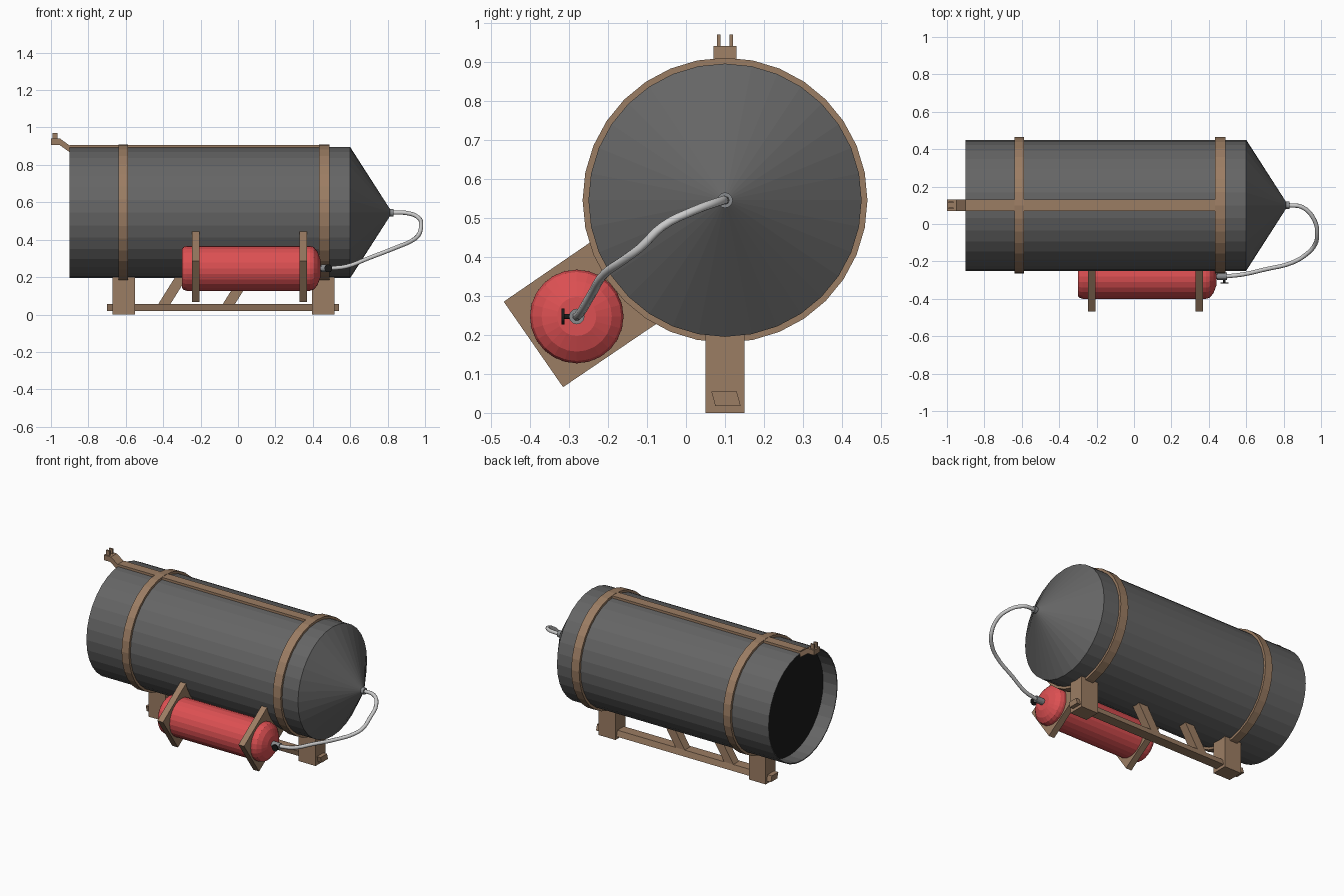
import bpy, bmesh, math
from mathutils import Vector

if "Cube" in bpy.data.objects:
    bpy.data.objects.remove(bpy.data.objects["Cube"])


def material(name, r, g, b):
    m = bpy.data.materials.new(name)
    m.diffuse_color = (r, g, b, 1)
    m.use_nodes = True
    m.node_tree.nodes["Principled BSDF"].inputs["Base Color"].default_value = m.diffuse_color
    return m


WOOD = material("wood", 0.33, 0.205, 0.125)
DARK = material("dark_steel", 0.13, 0.13, 0.13)
BLACK = material("black", 0.01, 0.01, 0.01)
RED = material("red_paint", 0.72, 0.08, 0.085)
STEEL = material("steel", 0.25, 0.26, 0.27)
HOSE = material("hose_grey", 0.6, 0.6, 0.6)


def finish(name, bm, mat):
    bmesh.ops.remove_doubles(bm, verts=bm.verts, dist=1e-5)
    bmesh.ops.recalc_face_normals(bm, faces=bm.faces)
    me = bpy.data.meshes.new(name)
    bm.to_mesh(me)
    bm.free()
    me.materials.append(mat)
    ob = bpy.data.objects.new(name, me)
    bpy.context.collection.objects.link(ob)
    return ob


def lathe(name, profile, y, z, n, mat, closed=False):
    """Spin (x, radius) points about an axis parallel to x."""
    bm = bmesh.new()
    rings = []
    for x, r in profile:
        rings.append([bm.verts.new((x, y + r * math.sin(2 * math.pi * i / n),
                                    z + r * math.cos(2 * math.pi * i / n))) for i in range(n)])
    pairs = list(zip(rings, rings[1:]))
    if closed:
        pairs.append((rings[-1], rings[0]))
    for a, b in pairs:
        for i in range(n):
            j = (i + 1) % n
            bm.faces.new((a[i], a[j], b[j], b[i]))
    if not closed:
        bm.faces.new(rings[0])
        bm.faces.new(rings[-1])
    return finish(name, bm, mat)


def prism(name, points, lo, hi, axis, mat):
    """Extrude a 2D outline along x (points are y, z) or y (points are x, z)."""
    bm = bmesh.new()
    place = (lambda p, t: (t, p[0], p[1])) if axis == "x" else (lambda p, t: (p[0], t, p[1]))
    a = [bm.verts.new(place(p, lo)) for p in points]
    b = [bm.verts.new(place(p, hi)) for p in points]
    bm.faces.new(a)
    bm.faces.new(b)
    for i in range(len(a)):
        j = (i + 1) % len(a)
        bm.faces.new((a[i], a[j], b[j], b[i]))
    return finish(name, bm, mat)


def box(name, x0, x1, y0, y1, z0, z1, mat):
    return prism(name, [(y0, z0), (y1, z0), (y1, z1), (y0, z1)], x0, x1, "x", mat)


CY, CZ = 0.1, 0.545      # drum axis
TY, TZ = -0.28, 0.247    # tank axis

# Drum with conical end and open, recessed back
lathe("drum", [(-0.8, 0.344), (-0.9, 0.344), (-0.9, 0.35), (0.6, 0.35), (0.815, 0.015)],
      CY, CZ, 32, DARK)
lathe("drum_inner_disc", [(-0.803, 0.343), (-0.798, 0.343)], CY, CZ, 32, BLACK)
lathe("cone_fitting", [(0.808, 0.02), (0.832, 0.02)], CY, CZ, 12, STEEL)

# Hoops around the drum
for name, x0, x1 in (("rear_hoop", -0.64, -0.588), ("front_hoop", 0.432, 0.488)):
    lathe(name, [(x0, 0.346), (x0, 0.365), (x1, 0.365), (x1, 0.346)], CY, CZ, 32, WOOD, True)

# Top sight rail, bent rear arm and two prongs
box("top_rail", -0.9, 0.44, 0.07, 0.13, 0.885, 0.907, WOOD)
prism("sight_arm", [(-1, 0.907), (-0.955, 0.907), (-0.9, 0.868), (-0.9, 0.903),
                    (-0.95, 0.94), (-1, 0.94)], 0.07, 0.13, "y", WOOD)
for i, y in enumerate((0.084, 0.116)):
    box(f"sight_prong_{i + 1}", -0.992, -0.966, y - 0.005, y + 0.005, 0.935, 0.97, WOOD)

# Legs, bottom rail and slanted struts
for name, x in (("rear_leg", -0.61), ("front_leg", 0.455)):
    box(name, x - 0.06, x + 0.06, 0.05, 0.15, 0, 0.215, WOOD)
prism("bottom_rail", [(0.065, 0.055), (0.13, 0.055), (0.14, 0.018), (0.075, 0.018)],
      -0.7, 0.54, "x", WOOD)
for i, x in enumerate((-0.43, -0.085)):
    prism(f"strut_{i + 1}", [(x, 0.05), (x + 0.065, 0.05), (x + 0.165, 0.21), (x + 0.1, 0.21)],
          0.075, 0.13, "y", WOOD)

# Tank and its two bracket plates
lathe("tank", [(-0.3, 0.104), (-0.292, 0.114), (-0.275, 0.12), (0.385, 0.12), (0.405, 0.114),
               (0.425, 0.09), (0.44, 0.05)], TY, TZ, 24, RED)
plate = [(-0.467, 0.285), (-0.315, 0.066), (-0.06, 0.239), (-0.222, 0.453)]
for name, x in (("rear_bracket", -0.225), ("front_bracket", 0.35)):
    prism(name, plate, x - 0.02, x + 0.02, "x", WOOD)

# Valve with hand wheel
lathe("tank_nozzle", [(0.43, 0.013), (0.445, 0.013), (0.445, 0.02), (0.497, 0.02)],
      TY, TZ, 12, STEEL)
for name, r, d, y in (("valve_stem", 0.007, 0.04, -0.297), ("valve_wheel", 0.021, 0.007, -0.315)):
    bpy.ops.mesh.primitive_cylinder_add(vertices=12, radius=r, depth=d, location=(0.483, y, TZ),
                                        rotation=(math.pi / 2, 0, 0))
    bpy.context.object.name = name
    bpy.context.object.data.materials.append(BLACK)

# Hose from valve to cone tip
path = [(0.825, 0.1, 0.545), (0.9, 0.09, 0.543), (0.965, 0.02, 0.518), (0.979, -0.06, 0.478),
        (0.965, -0.115, 0.425), (0.93, -0.155, 0.395), (0.85, -0.205, 0.36),
        (0.7, -0.243, 0.302), (0.58, -0.27, 0.257), (0.49, TY, TZ)]
curve = bpy.data.curves.new("hose", "CURVE")
curve.dimensions = "3D"
curve.bevel_depth = 0.0115
curve.bevel_resolution = 2
curve.resolution_u = 4
curve.use_fill_caps = True
curve.materials.append(HOSE)
spline = curve.splines.new("BEZIER")
spline.bezier_points.add(len(path) - 1)
for point, co in zip(spline.bezier_points, path):
    point.co = Vector(co)
    point.handle_left_type = point.handle_right_type = "AUTO"
bpy.context.collection.objects.link(bpy.data.objects.new("hose", curve))
